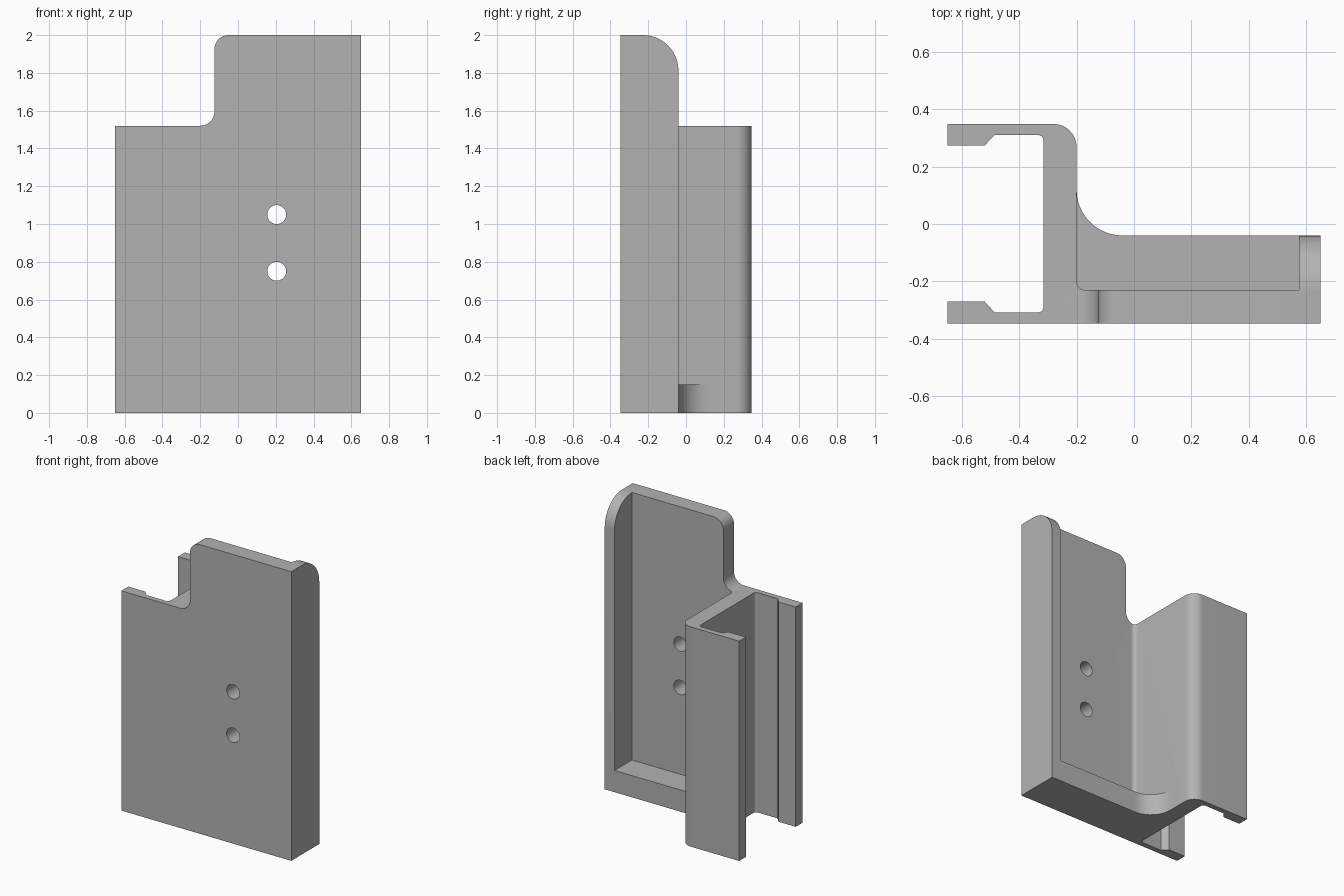
import bpy, bmesh, math
from mathutils import Vector

cube = bpy.data.objects.get("Cube")
if cube:
    bpy.data.objects.remove(cube, do_unlink=True)

grey = bpy.data.materials.new("plain_grey")
grey.use_nodes = True
grey.diffuse_color = (0.45, 0.45, 0.45, 1)
grey.node_tree.nodes["Principled BSDF"].inputs["Base Color"].default_value = (0.45, 0.45, 0.45, 1)


def rounded(corners, steps=12):
    """Outline from (u, v[, radius]) corners, with rounded ones turned into arcs."""
    points = []
    for i, corner in enumerate(corners):
        p = Vector(corner[:2])
        if len(corner) < 3:
            points.append(p)
            continue
        r = corner[2]
        a = (Vector(corners[i - 1][:2]) - p).normalized()
        b = (Vector(corners[(i + 1) % len(corners)][:2]) - p).normalized()
        # right-angled corners: the arc centre lies one radius along both edges
        for k in range(steps + 1):
            t = math.pi / 2 * k / steps
            points.append(p + r * (a + b) - r * (b * math.cos(t) + a * math.sin(t)))
    return points


def prism(name, corners, axis, low, high):
    """Extrude an outline along the x, y or z axis."""
    place = {"x": lambda u, v, w: (w, u, v),
             "y": lambda u, v, w: (u, w, v),
             "z": lambda u, v, w: (u, v, w)}[axis]
    bm = bmesh.new()
    face = bm.faces.new([bm.verts.new(place(p.x, p.y, low)) for p in rounded(corners)])
    grown = bmesh.ops.extrude_face_region(bm, geom=[face])["geom"]
    bmesh.ops.translate(bm, vec=place(0, 0, high - low),
                        verts=[g for g in grown if isinstance(g, bmesh.types.BMVert)])
    bmesh.ops.recalc_face_normals(bm, faces=bm.faces)
    mesh = bpy.data.meshes.new(name)
    bm.to_mesh(mesh)
    bm.free()
    mesh.materials.append(grey)
    obj = bpy.data.objects.new(name, mesh)
    bpy.context.collection.objects.link(obj)
    return obj


def combine(target, tool, operation):
    mod = target.modifiers.new(operation.title(), "BOOLEAN")
    mod.object, mod.operation, mod.solver = tool, operation, "EXACT"
    bpy.context.view_layer.objects.active = target
    bpy.ops.object.modifier_apply(modifier=mod.name)
    bpy.data.objects.remove(tool, do_unlink=True)


FRONT, BACK, LEDGE = -0.346, 0.348, -0.04   # depth levels
PLATE, WALL, END = -0.23, -0.2, 0.65        # plate back, channel wall, outer side
LOW = 1.52                                  # height of the channel

# Open channel with lipped flanges
bracket = prism("channel_bracket", [
    (-END, FRONT), (-0.1, FRONT), (-0.1, PLATE), (WALL, PLATE, 0.03), (WALL, BACK, 0.08),
    (-END, BACK), (-END, 0.273), (-0.52, 0.273), (-0.485, 0.31),
    (-0.315, 0.31, 0.02), (-0.315, -0.308, 0.02), (-0.485, -0.308), (-0.52, -0.27),
    (-END, -0.27)], "z", 0, LOW)

# Tall backing plate with a stepped, rounded corner
plate = prism("backing_plate", [
    (-0.28, 0), (END, 0), (END, 2), (-0.125, 2, 0.075), (-0.125, LOW, 0.075),
    (-0.28, LOW)], "y", FRONT, PLATE)

# Bottom ledge sweeping into the channel wall
ledge = prism("bottom_ledge", [
    (-0.25, FRONT), (END, FRONT), (END, LEDGE), (WALL, LEDGE, 0.16), (WALL, 0.2),
    (-0.25, 0.2)], "z", 0, 0.15)

# Side wall with a rounded top
side = prism("side_wall", [
    (FRONT, 0), (LEDGE, 0), (LEDGE, 2, 0.188), (FRONT, 2)], "x", 0.575, END)

for part in (plate, ledge, side):
    combine(bracket, part, "UNION")

# Two screw holes
for z in (0.75, 1.05):
    bpy.ops.mesh.primitive_cylinder_add(vertices=40, radius=0.05, depth=0.4,
                                        location=(0.205, -0.29, z),
                                        rotation=(math.pi / 2, 0, 0))
    hole = bpy.context.object
    hole.name = "screw_hole_cutter"
    hole.hide_render = True
    hole.data.materials.append(grey)
    combine(bracket, hole, "DIFFERENCE")

bpy.ops.object.select_all(action="DESELECT")
bracket.select_set(True)
bpy.context.view_layer.objects.active = bracket
bpy.ops.object.shade_smooth_by_angle(angle=math.radians(30))
